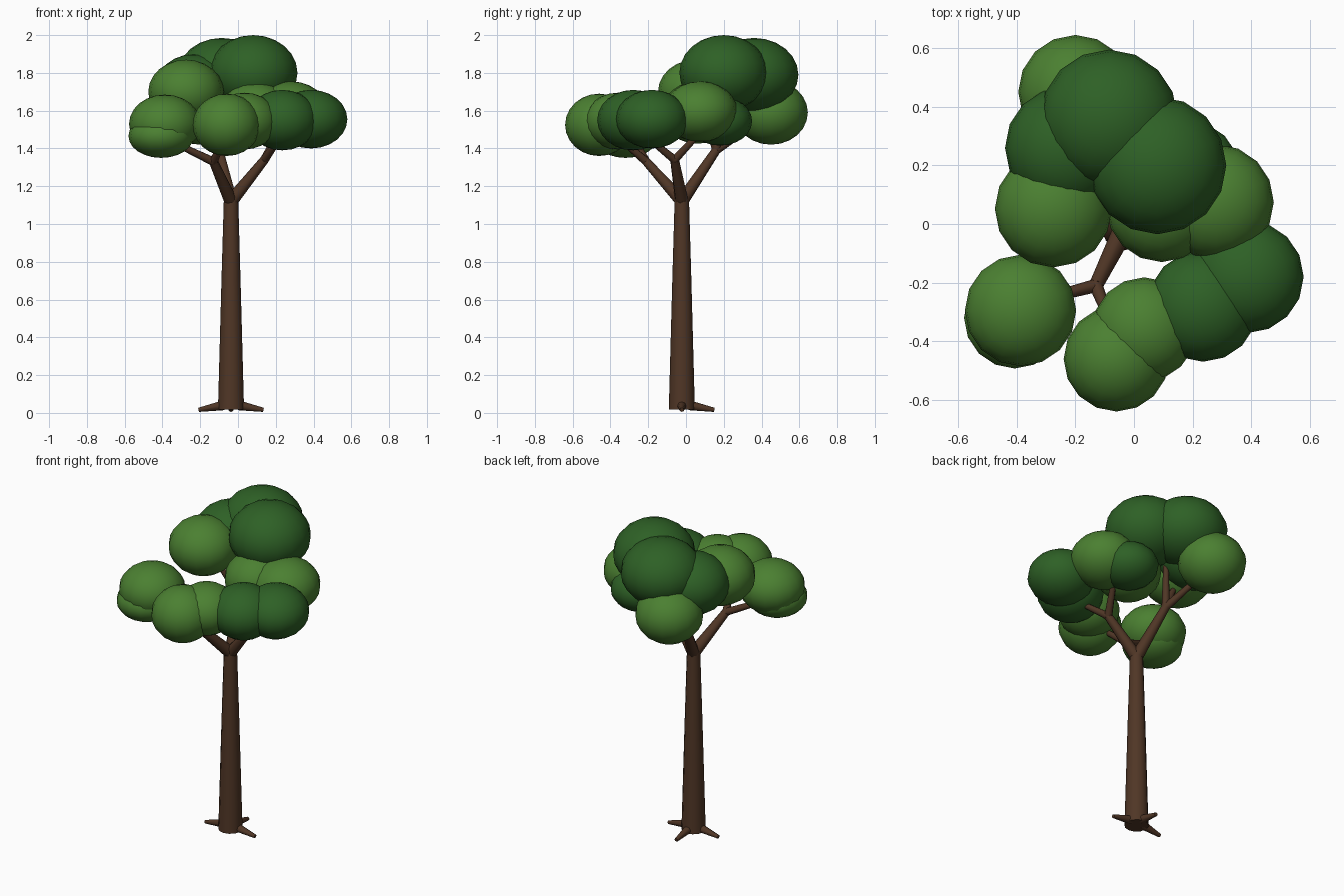
import bpy, math
from mathutils import Vector

if "Cube" in bpy.data.objects:
    bpy.data.objects.remove(bpy.data.objects["Cube"])


def material(name, color):
    m = bpy.data.materials.new(name)
    m.diffuse_color = (*color, 1)
    m.use_nodes = True
    m.node_tree.nodes["Principled BSDF"].inputs["Base Color"].default_value = m.diffuse_color
    return m


BARK = material("brown bark", (0.080, 0.037, 0.019))
LIGHT = material("light green leaves", (0.070, 0.215, 0.031))
DARK = material("dark green leaves", (0.027, 0.118, 0.019))


def finish(name, mat, angle):
    ob = bpy.context.object
    ob.name = name
    ob.data.materials.append(mat)
    bpy.ops.object.shade_smooth_by_angle(angle=math.radians(angle))
    return ob


def limb(name, a, b, r1, r2, sides=8):
    """Tapered cylinder running from a to b."""
    a, b = Vector(a), Vector(b)
    d = b - a
    bpy.ops.mesh.primitive_cone_add(vertices=sides, radius1=r1, radius2=r2,
                                    depth=d.length, location=(a + b) / 2,
                                    rotation=d.to_track_quat('Z', 'Y').to_euler())
    return finish(name, BARK, 50)


def leaves(name, mat, x, y, z, r, rz):
    """Flattened ball of foliage."""
    bpy.ops.mesh.primitive_uv_sphere_add(segments=16, ring_count=12, radius=1,
                                         location=(x, y, z))
    bpy.context.object.scale = (r, r, rz)
    bpy.ops.object.transform_apply(location=False, rotation=False, scale=True)
    finish(name, mat, 60)


# Trunk in two tapered sections
limb("trunk_lower", (-0.037, -0.022, 0.018), (-0.037, -0.022, 0.72), 0.069, 0.05, 12)
limb("trunk_upper", (-0.037, -0.022, 0.72), (-0.037, -0.022, 1.13), 0.05, 0.038, 12)

# Three roots
for i, (dx, dy) in enumerate([(1, 0), (0, 1), (-1, 0)]):
    limb(f"root_{i + 1}", (-0.037 + dx * 0.04, -0.022 + dy * 0.04, 0.04),
         (-0.037 + dx * 0.172, -0.022 + dy * 0.172, 0.016), 0.026, 0.011)

# Main branches, each with its twigs
fork = (-0.037, -0.022, 1.12)
branches = [
    ((-0.13, -0.21, 1.33), [(-0.36, -0.27, 1.44), (-0.07, -0.36, 1.46)]),
    ((-0.10, 0.16, 1.39), [(-0.19, 0.38, 1.54), (-0.07, 0.20, 1.68), (-0.22, 0.10, 1.60)]),
    ((0.14, -0.06, 1.34), [(0.23, -0.22, 1.47), (0.22, 0.09, 1.50)]),
]
for i, (joint, tips) in enumerate(branches):
    limb(f"branch_{i + 1}", fork, joint, 0.036, 0.024)
    for j, tip in enumerate(tips):
        limb(f"twig_{i + 1}_{j + 1}", joint, tip, 0.023, 0.015)

# Foliage clumps: x, y, z, radius, half height
light = [
    (-0.20, 0.45, 1.59, 0.195, 0.17), (-0.275, 0.052, 1.70, 0.20, 0.17),
    (-0.387, -0.295, 1.53, 0.19, 0.155), (-0.407, -0.32, 1.465, 0.173, 0.115),
    (-0.06, -0.46, 1.525, 0.18, 0.165), (0.035, -0.36, 1.545, 0.178, 0.15),
    (0.28, 0.075, 1.595, 0.197, 0.16), (0.095, 0.06, 1.59, 0.19, 0.165),
]
dark = [
    (-0.085, 0.36, 1.79, 0.235, 0.195), (0.08, 0.20, 1.80, 0.235, 0.20),
    (-0.23, 0.26, 1.72, 0.21, 0.18), (0.235, -0.28, 1.55, 0.19, 0.16),
    (0.387, -0.18, 1.555, 0.192, 0.155), (0.19, 0.18, 1.545, 0.17, 0.13),
]
for mat, label, clumps in ((LIGHT, "light", light), (DARK, "dark", dark)):
    for i, c in enumerate(clumps):
        leaves(f"{label}_leaves_{i + 1}", mat, *c)
